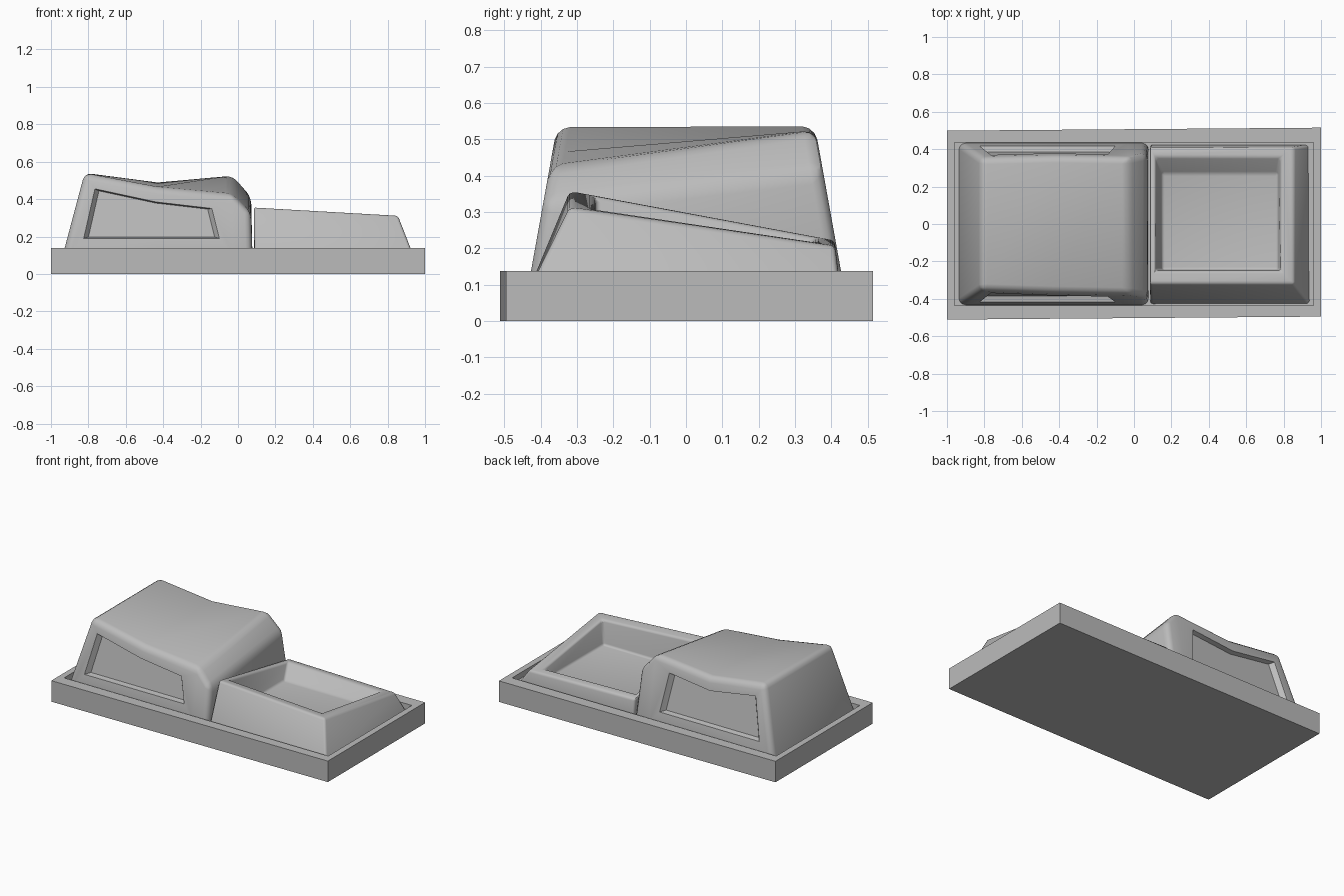
import bpy, bmesh, math
from mathutils import Vector

cube = bpy.data.objects.get("Cube")
if cube:
    bpy.data.objects.remove(cube, do_unlink=True)

grey = bpy.data.materials.new("plain grey")
grey.use_nodes = True
grey.diffuse_color = (0.5, 0.5, 0.5, 1)
grey.node_tree.nodes["Principled BSDF"].inputs["Base Color"].default_value = (0.5, 0.5, 0.5, 1)


def loft(name, rings):
    """Skin a chain of equal rings and cap both ends."""
    bm = bmesh.new()
    loops = [[bm.verts.new(p) for p in ring] for ring in rings]
    n = len(loops[0])
    for a, b in zip(loops, loops[1:]):
        for i in range(n):
            j = (i + 1) % n
            bm.faces.new((a[i], a[j], b[j], b[i]))
    bm.faces.new(loops[0])
    bm.faces.new(loops[-1])
    bmesh.ops.recalc_face_normals(bm, faces=bm.faces)
    mesh = bpy.data.meshes.new(name)
    bm.to_mesh(mesh)
    bm.free()
    mesh.materials.append(grey)
    obj = bpy.data.objects.new(name, mesh)
    bpy.context.collection.objects.link(obj)
    return obj


def activate(obj):
    bpy.ops.object.select_all(action='DESELECT')
    obj.select_set(True)
    bpy.context.view_layer.objects.active = obj


def bevel(obj, width):
    mod = obj.modifiers.new("rounded edges", 'BEVEL')
    mod.width, mod.segments = width, 3
    mod.limit_method, mod.angle_limit = 'ANGLE', math.radians(25)
    activate(obj)
    bpy.ops.object.modifier_apply(modifier=mod.name)


def smooth(obj):
    activate(obj)
    bpy.ops.object.shade_smooth_by_angle(angle=math.radians(30))


def rect(x0, x1, y0, y1, height):
    """Rectangular ring; height is a number or a function of x and y."""
    h = height if callable(height) else (lambda x, y: height)
    return [(x, y, h(x, y)) for x, y in ((x0, y0), (x1, y0), (x1, y1), (x0, y1))]


# Base slab, slightly skewed, with a shallow recess holding the two parts
def skew(ring):
    return [(x, y + 0.008 * x, z) for x, y, z in ring]


slab = loft("base_slab", [
    skew(rect(-1, 1, -0.503, 0.507, 0)),
    skew(rect(-1, 1, -0.503, 0.507, 0.138)),
    rect(-0.96, 0.96, -0.435, 0.435, 0.138),
    rect(-0.96, 0.96, -0.435, 0.435, 0.1)])


# Open tray with a rim falling towards the back
def rim(x, y):
    t = (y + 0.31) / 0.7
    s = (x - 0.1) / 0.75
    front = 0.355 - 0.043 * s
    back = 0.225 - 0.015 * s
    return front + (back - front) * t


tray = loft("tray", [
    rect(0.088, 0.945, -0.435, 0.425, 0.08),
    rect(0.085, 0.855, -0.32, 0.41, rim),
    rect(0.113, 0.785, -0.25, 0.36, rim),
    rect(0.15, 0.77, -0.245, 0.27, 0.145)])
bevel(tray, 0.018)
smooth(tray)


# Tall block: lofted along x, its right end rising towards the back
def wall(z):
    return 0.435 - 0.18 * (z - 0.09)


def station(x_low, x_top, z_front, z_back):
    return [(x_low, -wall(0.07), 0.07), (x_top, -wall(z_front), z_front),
            (x_top, wall(z_back), z_back), (x_low, wall(0.07), 0.07)]


block = loft("tall_block", [
    station(-0.945, -0.82, 0.54, 0.54),
    station(-0.43, -0.43, 0.465, 0.49),
    station(-0.03, -0.03, 0.425, 0.53),
    station(0.078, 0.07, 0.325, 0.415)])
bevel(block, 0.035)


# Sloped recesses in the front and back walls of the block
def recess(side, mid, end):
    outline = [(-0.825, 0.19), (-0.765, 0.455), (-0.44, mid), (-0.14, end), (-0.1, 0.19)]
    centre = Vector((-0.46, 0.3))

    def ring(scale, offset):
        pts = [centre + (Vector(p) - centre) * scale for p in outline]
        return [(p.x, side * (wall(p.y) + offset), p.y) for p in pts]

    cutter = loft("recess_cutter", [ring(1.06, 0.03), ring(1.0, 0), ring(0.93, -0.03)])
    cutter.hide_render = True
    mod = block.modifiers.new("recess", 'BOOLEAN')
    mod.operation, mod.solver, mod.object = 'DIFFERENCE', 'EXACT', cutter
    activate(block)
    bpy.ops.object.modifier_apply(modifier=mod.name)
    bpy.data.objects.remove(cutter, do_unlink=True)


recess(-1, 0.385, 0.35)
recess(1, 0.405, 0.44)
smooth(block)
